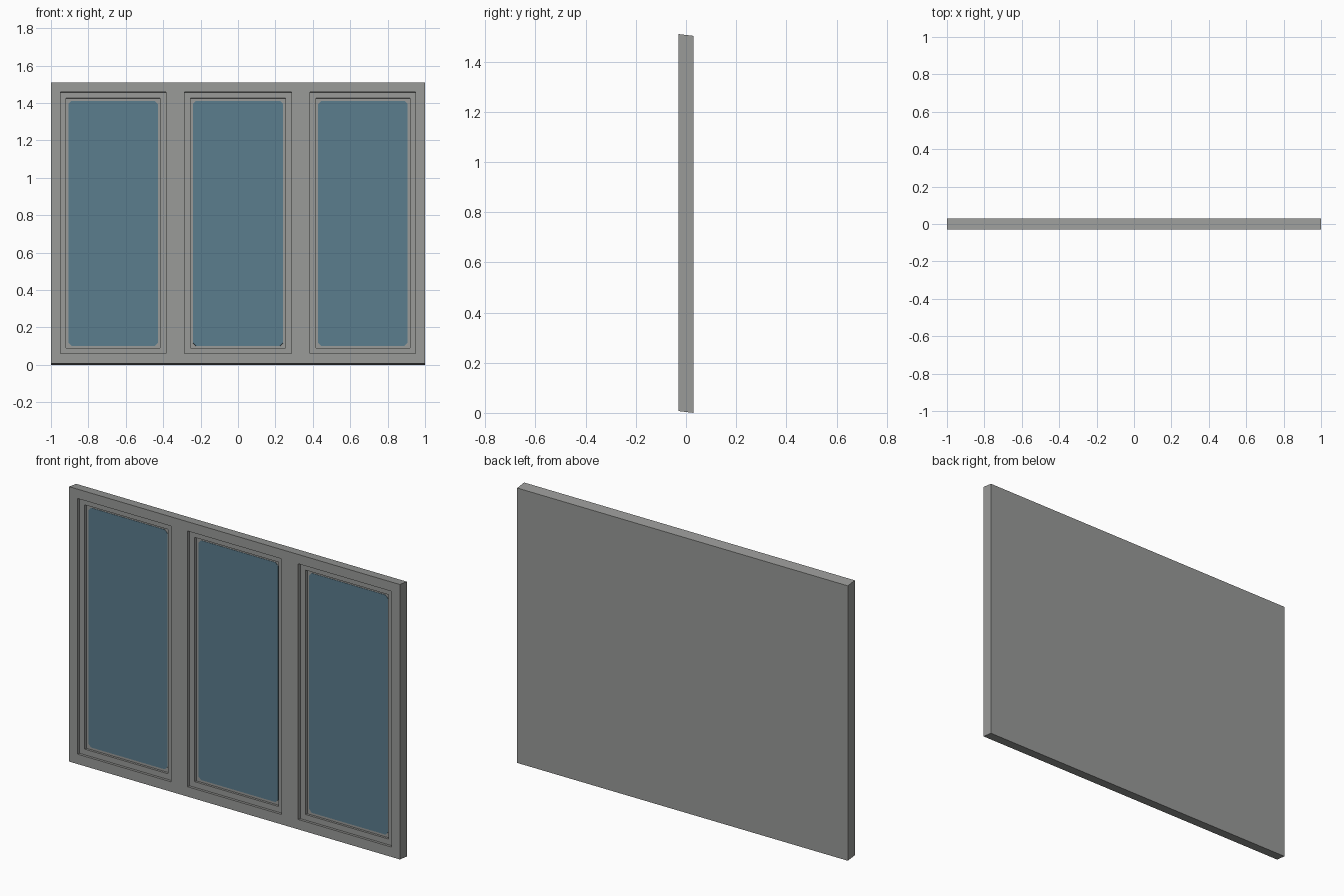
import bpy, bmesh
from mathutils import Vector

if "Cube" in bpy.data.objects:
    bpy.data.objects.remove(bpy.data.objects["Cube"])

FRONT, BACK = -0.03, 0.03
STEP1, STEP2 = 0.018, 0.016        # depths of the sash and pane recesses
RIM = 0.044                        # width of the sash border
CUT = 0.016                        # clipped pane corners
XS = [-1, -0.95, -0.385, -0.285, 0.285, 0.385, 0.95, 1]
ZS = [0, 0.054, 1.452, 1.503]


def material(name, rgb):
    m = bpy.data.materials.new(name)
    m.diffuse_color = (*rgb, 1)
    m.use_nodes = True
    m.node_tree.nodes["Principled BSDF"].inputs["Base Color"].default_value = m.diffuse_color
    return m


def slope(p):
    """Horizontal edges fall slightly towards the back."""
    return Vector((p.x, p.y, p.z + (BACK - p.y) * 0.12))


def finish(bm, name, mat):
    for v in bm.verts:
        v.co = slope(v.co)
    bmesh.ops.recalc_face_normals(bm, faces=bm.faces)
    me = bpy.data.meshes.new(name)
    bm.to_mesh(me)
    bm.free()
    me.materials.append(mat)
    ob = bpy.data.objects.new(name, me)
    bpy.context.collection.objects.link(ob)


def push(bm, faces, depth):
    """Sink separate faces straight backwards."""
    new = bmesh.ops.extrude_discrete_faces(bm, faces=faces)["faces"]
    bmesh.ops.translate(bm, verts=list({v for f in new for v in f.verts}),
                        vec=(0, depth, 0))
    return new


grey = material("frame grey", (0.32, 0.325, 0.315))
blue = material("glass blue", (0.105, 0.205, 0.27))

# Frame: gridded front, plain sides and back
bm = bmesh.new()
grid = [[bm.verts.new((x, FRONT, z)) for z in ZS] for x in XS]
openings = []
for i in range(len(XS) - 1):
    for j in range(len(ZS) - 1):
        f = bm.faces.new((grid[i][j], grid[i + 1][j],
                          grid[i + 1][j + 1], grid[i][j + 1]))
        if i % 2 == 1 and j == 1:
            openings.append(f)
border = [e for e in bm.edges if e.is_boundary]
ext = bmesh.ops.extrude_edge_only(bm, edges=border)["geom"]
bmesh.ops.translate(bm, verts=[g for g in ext if isinstance(g, bmesh.types.BMVert)],
                    vec=(0, BACK - FRONT, 0))
bmesh.ops.contextual_create(bm, geom=[e for e in bm.edges if e.is_boundary])
bmesh.ops.recalc_face_normals(bm, faces=bm.faces)

# Two stepped recesses per window
sashes = push(bm, openings, STEP1)
bmesh.ops.inset_individual(bm, faces=sashes, thickness=RIM, depth=0)
push(bm, sashes, STEP2)
finish(bm, "window_frame", grey)

# Glass panes with clipped corners, as thin plates on the recess floors
y = FRONT + STEP1 + STEP2
for n, i in enumerate((1, 3, 5)):
    x0, x1 = XS[i] + RIM, XS[i + 1] - RIM
    z0, z1 = ZS[1] + RIM, ZS[2] - RIM
    c = CUT
    outline = [(x0 + c, z0), (x1 - c, z0), (x1, z0 + c), (x1, z1 - c),
               (x1 - c, z1), (x0 + c, z1), (x0, z1 - c), (x0, z0 + c)]
    bm = bmesh.new()
    face = bm.faces.new([bm.verts.new((x, y, z)) for x, z in outline])
    ext = bmesh.ops.extrude_face_region(bm, geom=[face])["geom"]
    bmesh.ops.translate(bm, verts=[g for g in ext if isinstance(g, bmesh.types.BMVert)],
                        vec=(0, -0.002, 0))
    finish(bm, f"glass_pane_{n + 1}", blue)
